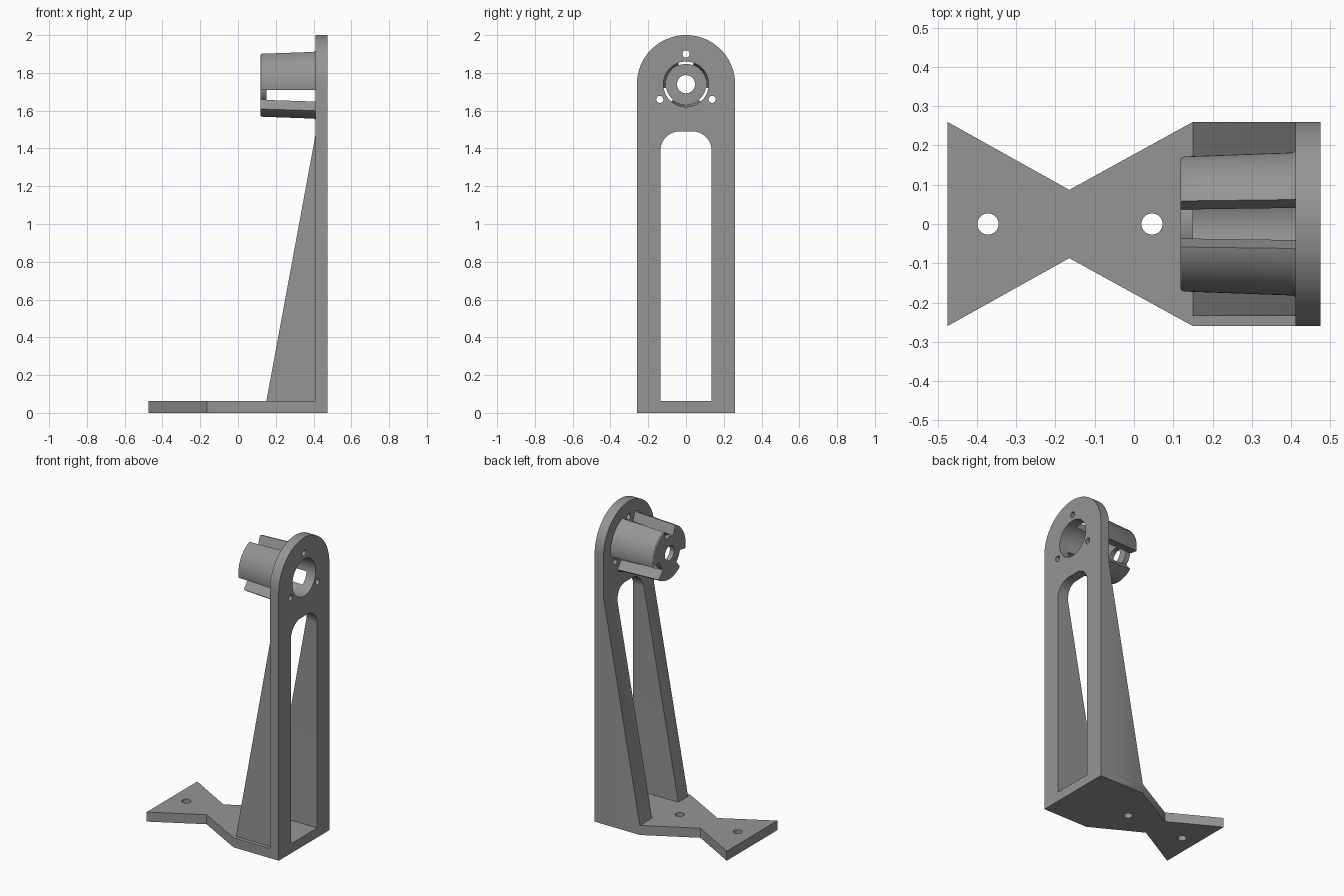
import bpy, bmesh, math
from mathutils import Vector

if "Cube" in bpy.data.objects:
    bpy.data.objects.remove(bpy.data.objects["Cube"])

AXIS_Z = 1.74            # height of the socket axis
X0, X1 = 0.411, 0.475    # inner and outer face of the upright

grey = bpy.data.materials.new("grey plastic")
grey.diffuse_color = (0.30, 0.30, 0.30, 1)
grey.use_nodes = True
grey.node_tree.nodes["Principled BSDF"].inputs["Base Color"].default_value = grey.diffuse_color


def finish(name, bm):
    bmesh.ops.recalc_face_normals(bm, faces=bm.faces)
    me = bpy.data.meshes.new(name)
    bm.to_mesh(me)
    bm.free()
    me.materials.append(grey)
    ob = bpy.data.objects.new(name, me)
    bpy.context.collection.objects.link(ob)
    return ob


def prism(name, pts, axis, a, b):
    """Extrude a 2D outline along an axis from a to b."""
    place = {"x": lambda p, t: (t, p[0], p[1]),
             "y": lambda p, t: (p[0], t, p[1]),
             "z": lambda p, t: (p[0], p[1], t)}[axis]
    bm = bmesh.new()
    face = bm.faces.new([bm.verts.new(place(p, a)) for p in pts])
    new = bmesh.ops.extrude_face_region(bm, geom=[face])["geom"]
    shift = Vector(place((0, 0), b - a))
    bmesh.ops.translate(bm, vec=shift, verts=[v for v in new if isinstance(v, bmesh.types.BMVert)])
    return finish(name, bm)


def lathe(name, profile, steps=96):
    """Revolve a closed (x, radius) profile about the socket axis."""
    bm = bmesh.new()
    rings = []
    for i in range(steps):
        t = 2 * math.pi * i / steps
        rings.append([bm.verts.new((x, r * math.cos(t), AXIS_Z + r * math.sin(t))) for x, r in profile])
    n = len(profile)
    for i in range(steps):
        p, q = rings[i], rings[(i + 1) % steps]
        for j in range(n):
            k = (j + 1) % n
            bm.faces.new((p[j], p[k], q[k], q[j]))
    return finish(name, bm)


def arc(cx, cy, r, a0, a1, n):
    return [(cx + r * math.cos(math.radians(a0 + (a1 - a0) * i / n)),
             cy + r * math.sin(math.radians(a0 + (a1 - a0) * i / n))) for i in range(n + 1)]


def circle(cx, cy, r, n=32):
    return arc(cx, cy, r, 0, 360, n)[:-1]


def combine(target, tool, op):
    m = target.modifiers.new(op.lower(), 'BOOLEAN')
    m.operation, m.solver, m.object = op, 'EXACT', tool
    bpy.context.view_layer.objects.active = target
    bpy.ops.object.modifier_apply(modifier=m.name)
    bpy.data.objects.remove(tool)


# Bow-tie base, upright and sloped ribs joined into one bracket
half = [(-0.475, 0.26), (-0.165, 0.087), (0.15, 0.26), (X1, 0.26)]
bracket = prism("bracket", half + [(x, -y) for x, y in reversed(half)], "z", 0, 0.062)
upright = prism("upright", [(-0.26, 0), (0.26, 0)] + arc(0, AXIS_Z, 0.26, 0, 180, 48), "x", X0, X1)
ribs = prism("ribs", [(0.15, 0.03), (0.15, 0.062), (X0, 1.475), (0.44, 1.475), (0.44, 0.03)],
             "y", -0.235, 0.26)
combine(bracket, upright, 'UNION')
combine(bracket, ribs, 'UNION')

# Tall window through the upright and between the ribs
window = [(-0.135, 0.062), (0.135, 0.062)] + arc(0.035, 1.39, 0.1, 0, 90, 12) + arc(-0.035, 1.39, 0.1, 90, 180, 12)
combine(bracket, prism("window_cutter", window, "x", 0.1, 0.6), 'DIFFERENCE')

# Base screw holes
for x in (-0.372, 0.046):
    combine(bracket, prism("base_hole_cutter", circle(x, 0, 0.027), "z", -0.1, 0.2), 'DIFFERENCE')

# Three small screw holes around the socket
for deg in (90, 210, 330):
    a = math.radians(deg)
    hole = circle(0.16 * math.cos(a), AXIS_Z + 0.16 * math.sin(a), 0.019, 24)
    combine(bracket, prism("screw_hole_cutter", hole, "x", 0.38, 0.6), 'DIFFERENCE')

# Tapered bore through the upright
bore = prism("bore_cutter", circle(0, AXIS_Z, 0.12, 96), "x", 0.38, 0.6)
combine(bracket, bore, 'DIFFERENCE')

# Tapered socket with a drilled end wall
socket = lathe("socket", [(0.118, 0.048), (0.118, 0.164), (0.121, 0.169), (0.127, 0.172),
                          (0.400, 0.182), (0.407, 0.184), (X0, 0.188),
                          (X0, 0.120), (0.150, 0.109), (0.150, 0.048)])

# Three lengthwise slots in the socket wall
for deg in (90, 210, 330):
    sector = arc(0, AXIS_Z, 0.107, deg - 20, deg + 20, 12) + arc(0, AXIS_Z, 0.3, deg + 20, deg - 20, 12)
    combine(socket, prism("slot_cutter", sector, "x", 0.05, 0.5), 'DIFFERENCE')

for ob in (bracket, socket):
    bpy.ops.object.select_all(action='DESELECT')
    ob.select_set(True)
    bpy.context.view_layer.objects.active = ob
    bpy.ops.object.shade_smooth_by_angle(angle=math.radians(30))
